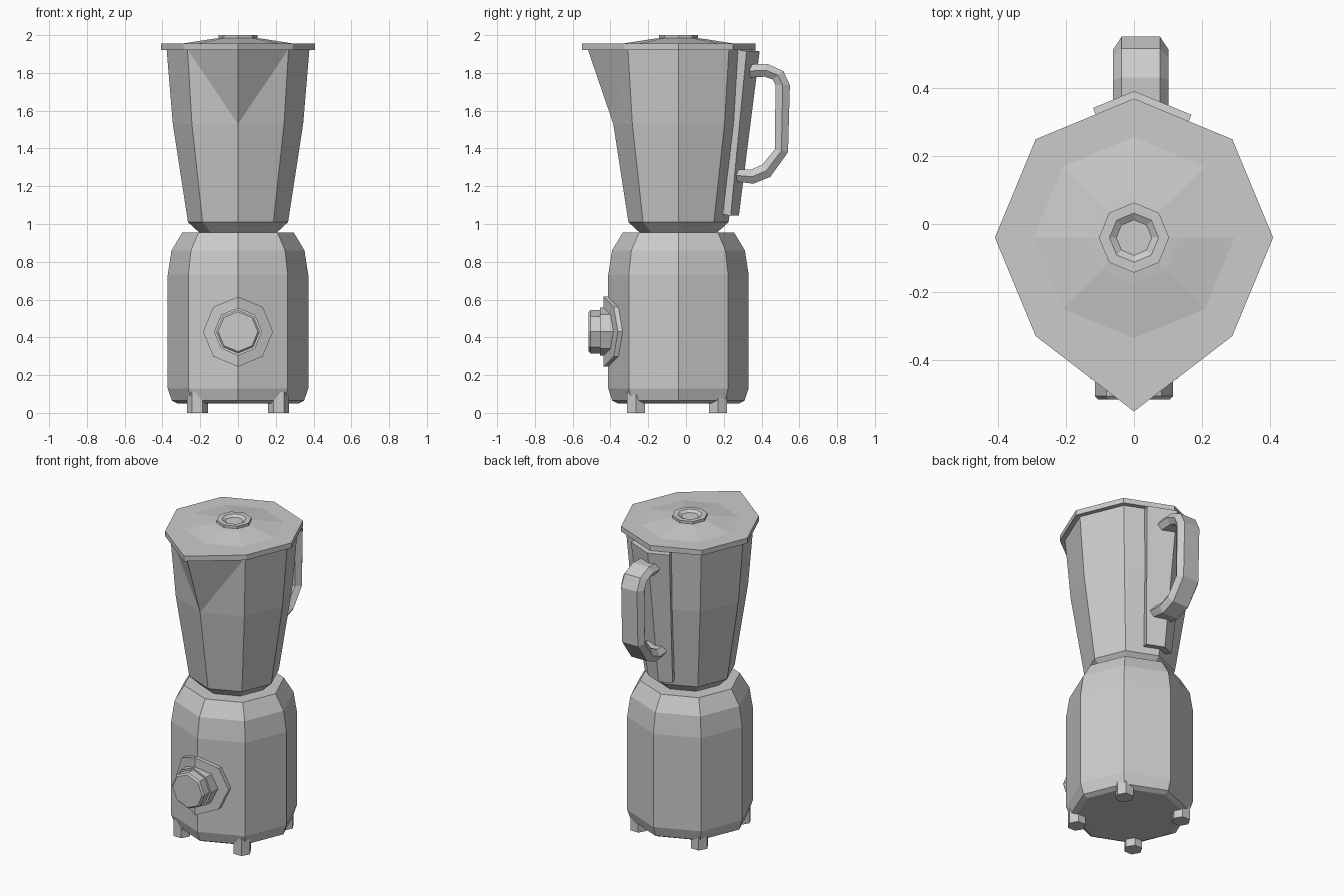
import bpy
from math import cos, sin, tau
from mathutils import Vector

cube = bpy.data.objects.get("Cube")
if cube:
    bpy.data.objects.remove(cube, do_unlink=True)

grey = bpy.data.materials.new("light_grey")
grey.use_nodes = True
colour = (0.6, 0.6, 0.6, 1)
grey.diffuse_color = colour
grey.node_tree.nodes["Principled BSDF"].inputs["Base Color"].default_value = colour

AXIS_Y = -0.04    # centre line of the jar and base
SLOPE = 0.414     # slant of the facets beside the front and back creases


def add_object(name, verts, faces):
    mesh = bpy.data.meshes.new(name)
    mesh.from_pydata(verts, [], faces)
    mesh.materials.append(grey)
    obj = bpy.data.objects.new(name, mesh)
    bpy.context.collection.objects.link(obj)
    return obj


def loft(name, rings):
    """Join equal rings of points with quads and cap both ends."""
    n = len(rings[0])
    verts = [p for ring in rings for p in ring]
    faces = [(i * n + j, i * n + (j + 1) % n, (i + 1) * n + (j + 1) % n, (i + 1) * n + j)
             for i in range(len(rings) - 1) for j in range(n)]
    faces += [tuple(reversed(range(n))), tuple(range(len(verts) - n, len(verts)))]
    return add_object(name, verts, faces)


def ring(r, z, n=8, x=0, y=AXIS_Y, spout=None):
    """Horizontal polygon; spout pulls its front corner out to that y."""
    pts = [Vector((x + r * cos(tau * i / n), y + r * sin(tau * i / n), z)) for i in range(n)]
    if spout is not None:
        pts[n * 3 // 4].y = spout
    return pts


def lathe(name, profile, **kw):
    return loft(name, [ring(r, z, **kw) for r, z in profile])


# Motor base
lathe("motor_base", [(0.32, 0.05), (0.35, 0.065), (0.372, 0.13), (0.372, 0.73),
                     (0.352, 0.86), (0.295, 0.955)])

# Feet
for side, sx in (("right", -1), ("left", 1)):
    for end, sy in (("front", -1), ("back", 1)):
        lathe(f"{end}_{side}_foot", [(0.055, 0), (0.055, 0.11)],
              n=6, x=0.215 * sx, y=-0.047 + 0.217 * sy)

# Jar: the two upper front facets are split so the spout folds out of them
jar_rings = [ring(0.2, 0.95), ring(0.265, 1.01), ring(0.345, 1.53),
             ring(0.378, 1.925, spout=-0.52)]
jar = loft("jar", jar_rings)
faces = [tuple(p.vertices) for p in jar.data.polygons]
verts = [v.co.copy() for v in jar.data.vertices]
low, high = 16, 24
front = 6
split = []
for f in faces:
    if set(f) == {low + 5, low + front, high + front, high + 5}:
        split += [(low + 5, low + front, high + 5), (low + front, high + front, high + 5)]
    elif set(f) == {low + front, low + 7, high + 7, high + front}:
        split += [(low + front, low + 7, high + 7), (low + front, high + 7, high + front)]
    else:
        split.append(f)
jar.data.clear_geometry()
jar.data.from_pydata(verts, [], split)

# Lid with pointed rim, shallow cone and dished cap
loft("lid_rim", [ring(0.408, z, spout=-0.55) for z in (1.922, 1.955)])
lathe("lid_dome", [(0.295, 1.95), (0.295, 1.955), (0.135, 1.98), (0.1, 1.984)])
lathe("lid_cap", [(0.103, 1.975), (0.103, 2.0), (0.072, 2.0), (0.052, 1.987)])


# Handle mount: a bent strap that wraps the back crease of the jar
def strap_ring(crease, z, left, right, drop):
    outer = [(-right, crease - SLOPE * right), (0, crease), (left, crease - SLOPE * left)]
    inner = [(left - 0.017, crease - SLOPE * left - 0.045), (0, crease - 0.048),
             (0.017 - right, crease - SLOPE * right - 0.045)]
    return ([Vector((x, y, z)) for x, y in reversed(inner)][::-1]
            + [Vector((x, y, z - drop)) for x, y in outer])


loft("handle_mount", [strap_ring(0.28, 1.052, 0.105, 0.078, 0.008),
                      strap_ring(0.39, 1.922, 0.168, 0.12, 0.008)])

# Handle: six-sided section swept between an outer and an inner outline (y, z)
outer = [(0.335, 1.845), (0.43, 1.848), (0.515, 1.81), (0.55, 1.735),
         (0.54, 1.38), (0.447, 1.25), (0.356, 1.213), (0.265, 1.225)]
inner = [(0.32, 1.775), (0.415, 1.78), (0.46, 1.765), (0.474, 1.735),
         (0.47, 1.395), (0.404, 1.315), (0.345, 1.288), (0.265, 1.29)]
sections = []
for o, i in zip(outer, inner):
    m = ((o[0] + i[0]) / 2, (o[1] + i[1]) / 2)
    sections.append([Vector((0.02 + w, *p)) for w, p in
                     ((-0.056, o), (0.056, o), (0.081, m), (0.056, i), (-0.056, i), (-0.081, m))])
loft("handle", sections)


# Dial: backplate folded over the front crease, then collar and knob
def dial_ring(r, y, fold=0):
    return [Vector((r * cos(tau * i / 8), y + fold * abs(r * cos(tau * i / 8)),
                    0.43 + r * sin(tau * i / 8))) for i in range(8)]


def folded_plate(name, r, y_back, y_front):
    back, face = dial_ring(r, y_back, SLOPE), dial_ring(r, y_front, SLOPE)
    sides = [(i, (i + 1) % 8, 8 + (i + 1) % 8, 8 + i) for i in range(8)]
    # Both ends are split along the vertical crease
    right, left = (2, 1, 0, 7, 6), (6, 5, 4, 3, 2)
    caps = [right, left] + [tuple(8 + v for v in reversed(h)) for h in (right, left)]
    return add_object(name, back + face, sides + caps)


folded_plate("dial_backplate", 0.185, -0.405, -0.437)
loft("dial_collar", [dial_ring(0.127, y) for y in (-0.36, -0.455)])
loft("dial_knob", [dial_ring(0.115, -0.44), dial_ring(0.115, -0.505), dial_ring(0.105, -0.515)])

# Consistent outward normals
import bmesh
for obj in bpy.context.collection.objects:
    if obj.type == 'MESH' and grey.name in obj.data.materials:
        bm = bmesh.new()
        bm.from_mesh(obj.data)
        bmesh.ops.recalc_face_normals(bm, faces=bm.faces)
        bm.to_mesh(obj.data)
        bm.free()
